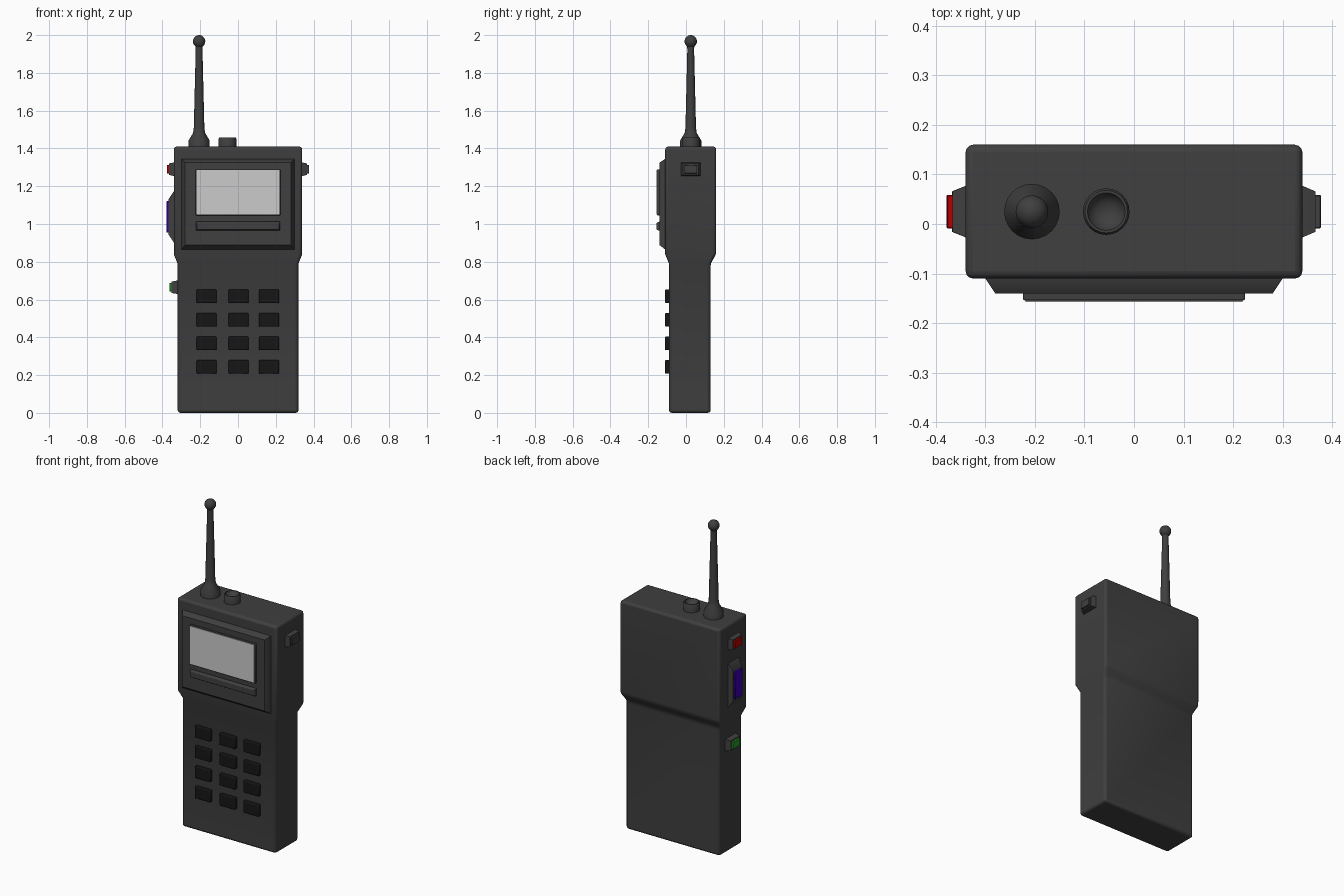
import bpy, bmesh, math

if "Cube" in bpy.data.objects:
    bpy.data.objects.remove(bpy.data.objects["Cube"])


def material(name, r, g, b):
    m = bpy.data.materials.new(name)
    m.diffuse_color = (r, g, b, 1)
    m.use_nodes = True
    m.node_tree.nodes["Principled BSDF"].inputs["Base Color"].default_value = m.diffuse_color
    return m


DARK = material("dark_plastic", 0.05, 0.05, 0.05)
BLACK = material("black_rubber", 0.008, 0.008, 0.008)
GLASS = material("pale_screen", 0.55, 0.55, 0.55)
RED = material("red", 0.5, 0.0, 0.0)
BLUE = material("blue", 0.04, 0.0, 0.45)
GREEN = material("green", 0.02, 0.3, 0.02)


def finish(name, bm, mat, bevel=0, segments=2):
    bmesh.ops.recalc_face_normals(bm, faces=bm.faces)
    mesh = bpy.data.meshes.new(name)
    bm.to_mesh(mesh)
    bm.free()
    ob = bpy.data.objects.new(name, mesh)
    bpy.context.collection.objects.link(ob)
    mesh.materials.append(mat)
    if bevel:
        mod = ob.modifiers.new("bevel", 'BEVEL')
        mod.width = bevel
        mod.segments = segments
        mod.limit_method = 'ANGLE'
    bpy.ops.object.select_all(action='DESELECT')
    bpy.context.view_layer.objects.active = ob
    ob.select_set(True)
    bpy.ops.object.shade_smooth_by_angle(angle=math.radians(35))
    return ob


def loft(name, axis, sections, mat, bevel=0, segments=2):
    """Join rectangles (t, u0, u1, v0, v1) stacked along an axis."""
    place = {'x': lambda t, u, v: (t, u, v),
             'y': lambda t, u, v: (u, t, v),
             'z': lambda t, u, v: (u, v, t)}[axis]
    bm = bmesh.new()
    rings = []
    for t, u0, u1, v0, v1 in sections:
        corners = ((u0, v0), (u1, v0), (u1, v1), (u0, v1))
        rings.append([bm.verts.new(place(t, u, v)) for u, v in corners])
    for a, b in zip(rings, rings[1:]):
        for i in range(4):
            j = (i + 1) % 4
            bm.faces.new((a[i], a[j], b[j], b[i]))
    bm.faces.new(rings[0])
    bm.faces.new(rings[-1])
    return finish(name, bm, mat, bevel, segments)


def lathe(name, x, y, profile, mat, sides=24):
    """Spin a (radius, z) profile round a vertical axis."""
    bm = bmesh.new()
    rings = []
    for r, z in profile:
        rings.append([bm.verts.new((x + r * math.cos(2 * math.pi * i / sides),
                                    y + r * math.sin(2 * math.pi * i / sides), z))
                      for i in range(sides)])
    for a, b in zip(rings, rings[1:]):
        for i in range(sides):
            j = (i + 1) % sides
            bm.faces.new((a[i], a[j], b[j], b[i]))
    bm.faces.new(rings[0])
    bm.faces.new(rings[-1])
    return finish(name, bm, mat)


# Body: slim grip flaring into a wider head
loft("body", 'z', [(0, -0.32, 0.32, -0.09, 0.13),
                   (0.79, -0.32, 0.32, -0.09, 0.13),
                   (0.84, -0.34, 0.34, -0.11, 0.16),
                   (1.41, -0.34, 0.34, -0.11, 0.16)], DARK, 0.015, 3)

# Raised display panel with screen and speaker bar
loft("display_panel", 'y', [(-0.10, -0.30, 0.30, 0.865, 1.345),
                            (-0.11, -0.30, 0.30, 0.865, 1.345),
                            (-0.14, -0.28, 0.28, 0.888, 1.325)], DARK)
loft("screen_frame", 'y', [(-0.13, -0.224, 0.224, 1.046, 1.289),
                           (-0.154, -0.224, 0.224, 1.046, 1.289)], DARK, 0.003)
loft("screen", 'y', [(-0.14, -0.219, 0.219, 1.051, 1.285),
                     (-0.157, -0.219, 0.219, 1.051, 1.285)], GLASS)
loft("speaker_bar", 'y', [(-0.13, -0.223, 0.223, 0.965, 1.012),
                          (-0.145, -0.223, 0.223, 0.965, 1.012),
                          (-0.157, -0.217, 0.217, 0.971, 1.004)], DARK, 0.002)

# Keypad
for row in range(4):
    for col, x in enumerate((-0.166, 0.003, 0.164)):
        z = 0.617 - row * 0.1245
        loft(f"key_{row + 1}_{col + 1}", 'y',
             [(-0.08, x - 0.053, x + 0.053, z - 0.036, z + 0.036),
              (-0.111, x - 0.053, x + 0.053, z - 0.036, z + 0.036)], BLACK, 0.005)

# Antenna with flared foot and ball tip
ball = [(0.033 * math.cos(a), 1.967 + 0.033 * math.sin(a))
        for a in (math.radians(d) for d in (-55, -35, -15, 5, 25, 45, 65, 80, 88))]
lathe("antenna", -0.206, 0.025,
      [(0.056, 1.40), (0.056, 1.442), (0.032, 1.482), (0.028, 1.51), (0.018, 1.92)] + ball, DARK)

# Volume knob with a dished top
lathe("volume_knob", -0.056, 0.025,
      [(0.047, 1.40), (0.047, 1.452), (0.043, 1.459), (0.038, 1.459),
       (0.034, 1.447), (0.02, 1.436), (0.005, 1.433)], DARK)


# Side buttons: tapered surround with a cap
def side_button(name, side, wall, zc, half_base, half_rim, half_cap, tip, mat):
    def rect(x, hy, hz):
        return (side * x, 0.025 - hy, 0.025 + hy, zc - hz, zc + hz)
    loft(name + "_surround", 'x', [rect(wall - 0.01, 0.052, half_base),
                                   rect(wall, 0.052, half_base),
                                   rect(tip - 0.011, 0.041, half_rim)], DARK)
    loft(name + "_cap", 'x', [rect(wall, 0.034, half_cap),
                              rect(tip, 0.034, half_cap)], mat, 0.002, 1)


side_button("alert_button", -1, 0.34, 1.29, 0.036, 0.03, 0.023, 0.377, RED)
side_button("talk_button", -1, 0.34, 1.038, 0.135, 0.095, 0.083, 0.378, BLUE)
side_button("light_button", -1, 0.32, 0.665, 0.036, 0.03, 0.023, 0.363, GREEN)
side_button("right_button", 1, 0.34, 1.29, 0.036, 0.03, 0.023, 0.377, DARK)
